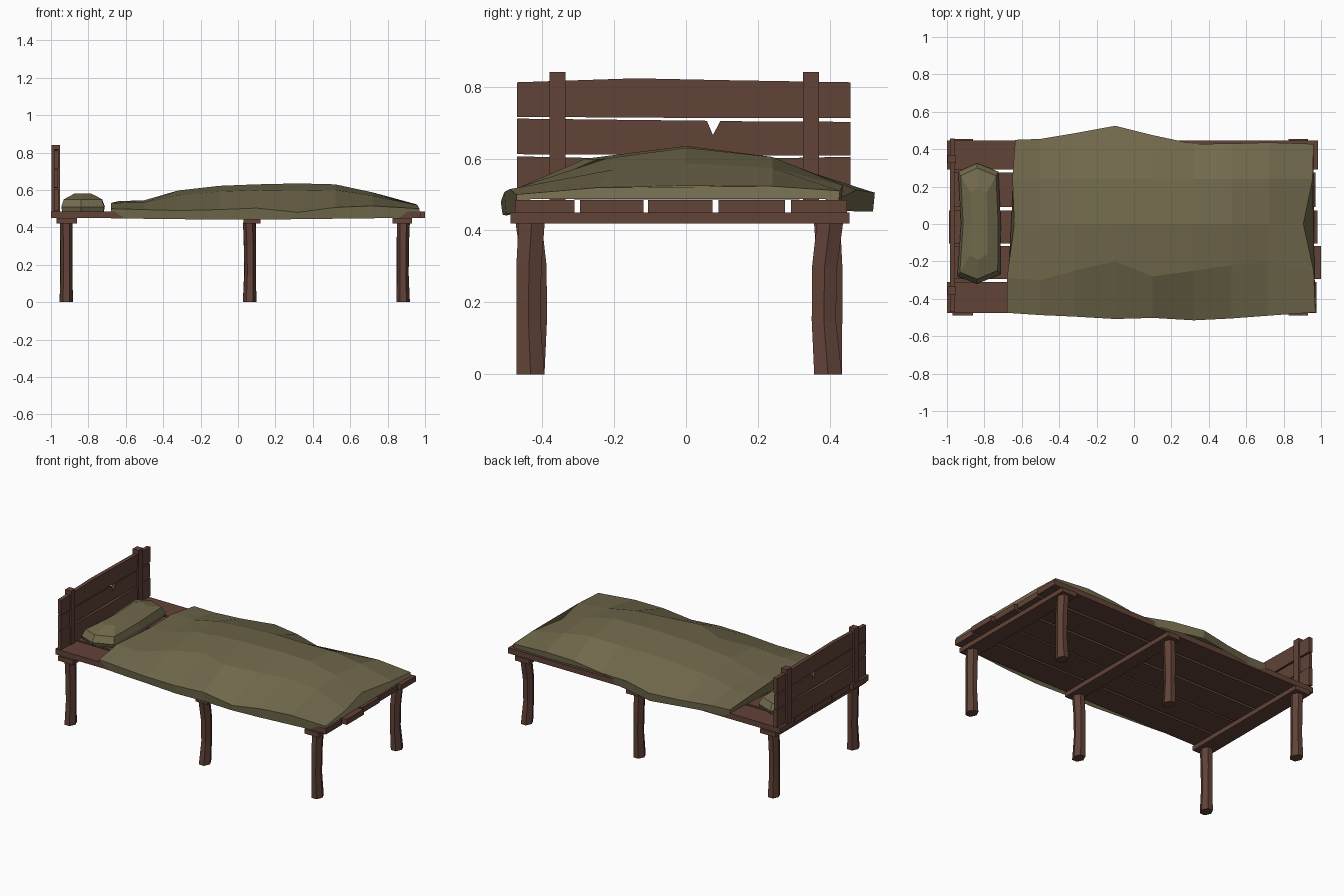
import bpy, bmesh, math
from mathutils import Vector

cube = bpy.data.objects.get("Cube")
if cube:
    bpy.data.objects.remove(cube, do_unlink=True)


def material(name, rgb):
    m = bpy.data.materials.new(name)
    m.use_nodes = True
    m.diffuse_color = (*rgb, 1)
    m.node_tree.nodes["Principled BSDF"].inputs["Base Color"].default_value = (*rgb, 1)
    return m


WOOD = material("dark wood", (0.122, 0.056, 0.040))
CLOTH = material("olive cloth", (0.165, 0.142, 0.073))


def loft(name, rings, mat):
    """Closed flat-shaded solid through rings of equal point count."""
    bm = bmesh.new()
    loops = [[bm.verts.new(p) for p in ring] for ring in rings]
    n = len(loops[0])
    for a, b in zip(loops, loops[1:]):
        for i in range(n):
            j = (i + 1) % n
            bm.faces.new((a[i], a[j], b[j], b[i]))
    bm.faces.new(loops[0][::-1])
    bm.faces.new(loops[-1])
    bmesh.ops.recalc_face_normals(bm, faces=bm.faces)
    mesh = bpy.data.meshes.new(name)
    bm.to_mesh(mesh)
    bm.free()
    mesh.materials.append(mat)
    ob = bpy.data.objects.new(name, mesh)
    bpy.context.collection.objects.link(ob)
    return ob


def board(name, outline, x0, x1):
    """Extrude a y-z outline along x."""
    return loft(name, [[(x, y, z) for y, z in outline] for x in (x0, x1)], WOOD)


def rect(y0, y1, z0, z1):
    return [(y0, z0), (y1, z0), (y1, z1), (y0, z1)]


# Long planks of the bed base
planks = [(-0.475, -0.31, -1.0, 0.975), (-0.295, -0.118, -0.985, 1.0),
          (-0.105, 0.073, -0.99, 0.98), (0.09, 0.275, -0.985, 0.97),
          (0.292, 0.447, -1.0, 0.985)]
for i, (y0, y1, x0, x1) in enumerate(planks):
    board(f"base_plank_{i + 1}", rect(y0, y1, 0.449, 0.485), x0, x1)

# Cross beams and the crooked six-sided legs under them
LEG_BENDS = {"front": (0.004, 0.012, -0.006), "rear": (-0.004, 0.006, -0.012)}
for i, (x0, x1) in enumerate([(-0.97, -0.86), (0.03, 0.12), (0.825, 0.93)]):
    board(f"cross_beam_{i + 1}", rect(-0.488, 0.455, 0.42, 0.45), x0, x1)
    cx = (-0.918, 0.062, 0.883)[i]
    for side, cy in (("front", -0.432), ("rear", 0.395)):
        bend = LEG_BENDS[side][i]
        rings = []
        for z, k, r in ((0, 0, 1.06), (0.15, 1, 0.92), (0.3, 0.8, 0.96), (0.425, -0.5, 1)):
            rings.append([(cx + 0.034 * r * math.cos(a) + bend * k * 0.3,
                           cy + 0.042 * r * math.sin(a) + bend * k, z)
                          for a in (math.radians(60 * s) for s in range(6))])
        loft(f"{side}_leg_{i + 1}", rings, WOOD)

# Headboard: three rough boards, the middle one chipped
board("headboard_top_board",
      [(-0.47, 0.716), (0, 0.713), (0.458, 0.712), (0.458, 0.812),
       (0.1, 0.818), (-0.14, 0.823), (-0.47, 0.812)], -0.985, -0.96)
board("headboard_middle_board",
      [(-0.47, 0.612), (0.458, 0.608), (0.458, 0.702), (0.095, 0.704),
       (0.075, 0.665), (0.058, 0.705), (-0.47, 0.711)], -0.983, -0.963)
board("headboard_lower_board",
      [(-0.47, 0.487), (0.458, 0.487), (0.458, 0.605), (0, 0.596), (-0.47, 0.606)],
      -0.985, -0.96)
for side, y0 in (("front", -0.38), ("rear", 0.325)):
    board(f"{side}_headboard_post", rect(y0, y0 + 0.045, 0.45, 0.84), -0.996, -0.953)

# Pillow: faceted rings that narrow upwards
OUTLINE = [(-0.94, 0.28), (-0.84, 0.325), (-0.725, 0.28), (-0.712, 0),
           (-0.715, -0.27), (-0.84, -0.32), (-0.945, -0.28), (-0.925, 0)]
CENTRE = Vector((-0.83, 0))
rings = []
for z, sx, sy in ((0.486, 0.96, 0.97), (0.51, 1, 1), (0.55, 0.88, 0.92), (0.58, 0.4, 0.6)):
    rings.append([(CENTRE.x + (x - CENTRE.x) * sx, y * sy, z) for x, y in OUTLINE])
loft("pillow", rings, CLOTH)

# Blanket stations: x, front y, rear y, fold z, crest z, front crease y
STATIONS = [(-0.66, -0.475, 0.45, 0.500, 0.540, -0.29),
            (-0.50, -0.487, 0.455, 0.495, 0.545, -0.30),
            (-0.32, -0.495, 0.485, 0.490, 0.597, -0.25),
            (-0.10, -0.508, 0.525, 0.495, 0.622, -0.20),
            (0.10, -0.502, 0.475, 0.503, 0.630, -0.28),
            (0.32, -0.515, 0.428, 0.480, 0.635, -0.25),
            (0.52, -0.505, 0.430, 0.507, 0.630, -0.22),
            (0.72, -0.490, 0.436, 0.515, 0.587, -0.20),
            (0.95, -0.472, 0.428, 0.500, 0.525, -0.25)]
rings = []
for i, (x, yf, yr, fold, crest, crease) in enumerate(STATIONS):
    low = 0.44 + 0.012 * abs(x)
    shoulder = fold + (crest - fold) * 0.76
    profile = [(yf + 0.04, 0.487), (yf + 0.005, low), (yf, fold), (crease, shoulder),
               (0, crest), (0.24, shoulder + 0.004), (yr, fold + 0.01),
               (yr - 0.005, low + 0.012), (yr - 0.04, 0.487)]
    # Ragged ends at head and foot
    if i == 0:
        shift = [-0.02, -0.02, -0.02, -0.02, 0.02, 0.01, 0.025, 0.025, 0.025]
    elif i == len(STATIONS) - 1:
        shift = [0.015, 0.02, 0.02, 0.01, -0.045, 0.005, 0.01, 0.01, 0.01]
    else:
        shift = [0] * 9
    rings.append([(x + s, y, z) for (y, z), s in zip(profile, shift)])
loft("blanket", rings, CLOTH)
